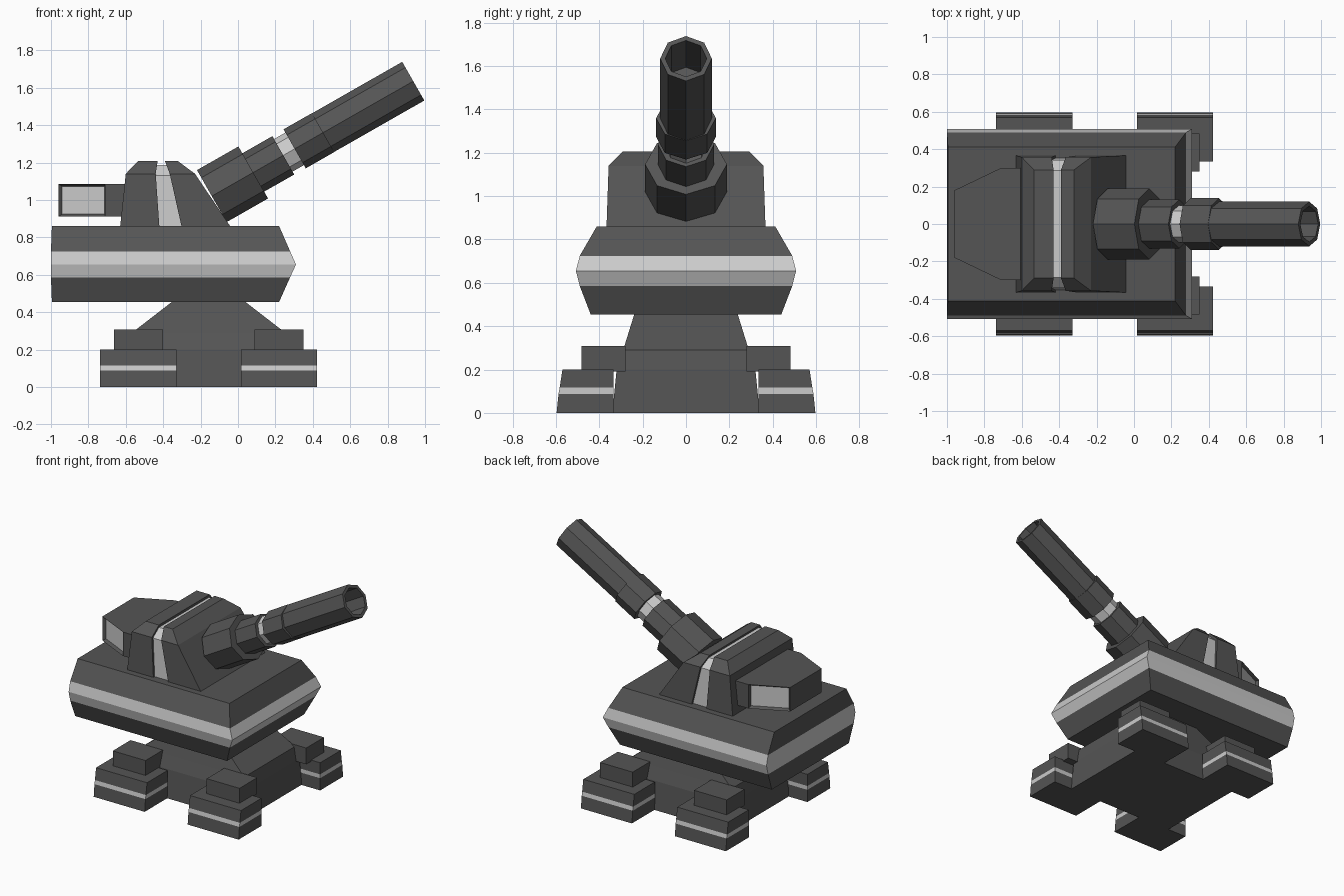
import bpy, bmesh, math
from mathutils import Vector

if "Cube" in bpy.data.objects:
    bpy.data.objects.remove(bpy.data.objects["Cube"])


def material(name, v):
    m = bpy.data.materials.new(name)
    m.diffuse_color = (v, v, v, 1)
    m.use_nodes = True
    m.node_tree.nodes["Principled BSDF"].inputs["Base Color"].default_value = m.diffuse_color
    return m


DARK = material("dark_metal", 0.09)
LIGHT = material("light_trim", 0.6)


def loft(name, rings, light=(), mat=DARK, inset=()):
    """Skin a list of point rings, cap both ends; `light` lists band indices
    painted in the trim colour, `inset` lists sides that get a recessed panel."""
    bm = bmesh.new()
    vs = [[bm.verts.new(p) for p in ring] for ring in rings]
    n = len(vs[0])
    bm.faces.new(vs[0])
    bm.faces.new(vs[-1])
    panels = []
    for k in range(len(vs) - 1):
        for i in range(n):
            j = (i + 1) % n
            f = bm.faces.new((vs[k][i], vs[k][j], vs[k + 1][j], vs[k + 1][i]))
            f.material_index = int(k in light)
            if i in inset:
                panels.append(f)
    bmesh.ops.recalc_face_normals(bm, faces=bm.faces[:])
    if panels:
        bmesh.ops.inset_individual(bm, faces=panels, thickness=0.018, depth=-0.02)
        for f in panels:
            f.material_index = 1
    me = bpy.data.meshes.new(name)
    bm.to_mesh(me)
    bm.free()
    me.materials.append(mat)
    me.materials.append(LIGHT)
    ob = bpy.data.objects.new(name, me)
    bpy.context.collection.objects.link(ob)
    return ob


def rect(z, x0, x1, y0, y1):
    return [(x0, y0, z), (x1, y0, z), (x1, y1, z), (x0, y1, z)]


def block(name, levels, **kw):
    """Symmetric block from (z, x0, x1, half_y) levels."""
    return loft(name, [rect(z, a, b, -y, y) for z, a, b, y in levels], **kw)


# Pedestal
CX = -0.157
block("pedestal", [(z, CX - hx, CX + hx, hy) for z, hx, hy in
                   [(0, 0.43, 0.34), (0.2, 0.425, 0.32), (0.29, 0.41, 0.29), (0.46, 0.19, 0.237)]])

# Four feet with a trim stripe, each carrying a smaller block
for sx, lr in ((-1, "left"), (1, "right")):
    for sy, fb in ((-1, "front"), (1, "back")):
        x0, x1 = CX + sx * 0.172, CX + sx * 0.58
        loft(f"foot_{fb}_{lr}",
             [rect(z, x0, x1, sy * 0.335, sy * y) for z, y in
              [(0, 0.597), (0.088, 0.588), (0.116, 0.583), (0.2, 0.57)]], light=(1,))
        x0, x1 = CX + sx * 0.245, CX + sx * 0.507
        loft(f"foot_block_{fb}_{lr}",
             [rect(z, x0, x1, sy * 0.28, sy * 0.483) for z in (0.19, 0.308)])

# Hull: bevelled on the sides and nose, flat at the rear, with a trim belt
block("hull", [(0.455, -0.995, 0.22, 0.44), (0.585, -1.0, 0.278, 0.49),
               (0.655, -1.0, 0.31, 0.508), (0.725, -1.0, 0.279, 0.49),
               (0.86, -0.995, 0.22, 0.412)], light=(1, 2))

# Turret: two halves around a recessed trim strip
block("turret_rear", [(0.85, -0.631, -0.42, 0.367), (1.14, -0.60, -0.44, 0.357),
                      (1.207, -0.535, -0.43, 0.29)])
block("turret_front", [(0.85, -0.30, -0.035, 0.367), (1.14, -0.365, -0.23, 0.357),
                       (1.207, -0.39, -0.32, 0.29)])
block("turret_strip", [(0.85, -0.45, -0.28, 0.352), (1.13, -0.47, -0.34, 0.342),
                       (1.187, -0.46, -0.36, 0.285)], mat=LIGHT)

# Rear housing with recessed panels on the slanted sides
plan = [(-0.96, 0.18), (-0.96, -0.18), (-0.71, -0.3), (-0.58, -0.3), (-0.58, 0.3), (-0.71, 0.3)]
loft("rear_housing", [[(x, y, z) for x, y in plan] for z in (0.912, 1.085)], inset=(1, 5))

# Gun: octagonal sections along a raised axis, measured back from the muzzle
ANG = math.radians(29.7)
AXIS = Vector((math.cos(ANG), 0, math.sin(ANG)))
UP = Vector((-math.sin(ANG), 0, math.cos(ANG)))
MUZZLE = Vector((0.937, 0, 1.635))


def tube(name, profile, widen=1.0, mat=DARK):
    rings = []
    for s, r in profile:
        rings.append([MUZZLE + AXIS * s + UP * (r * math.cos(a)) +
                      Vector((0, r * widen * math.sin(a), 0))
                      for a in (i * math.pi / 4 for i in range(8))])
    return loft(name, rings, mat=mat)


tube("barrel", [(-0.56, 0.119), (0, 0.119), (0, 0.096), (-0.25, 0.096)])
tube("barrel_sleeve", [(-0.73, 0.12), (-0.555, 0.12)], 1.15)
tube("barrel_ring", [(-0.81, 0.1), (-0.72, 0.1)], mat=LIGHT)
tube("barrel_collar", [(-1.0, 0.118), (-0.8, 0.118)], 1.1)
tube("barrel_mount", [(-1.24, 0.16), (-0.985, 0.16)], 1.18)
